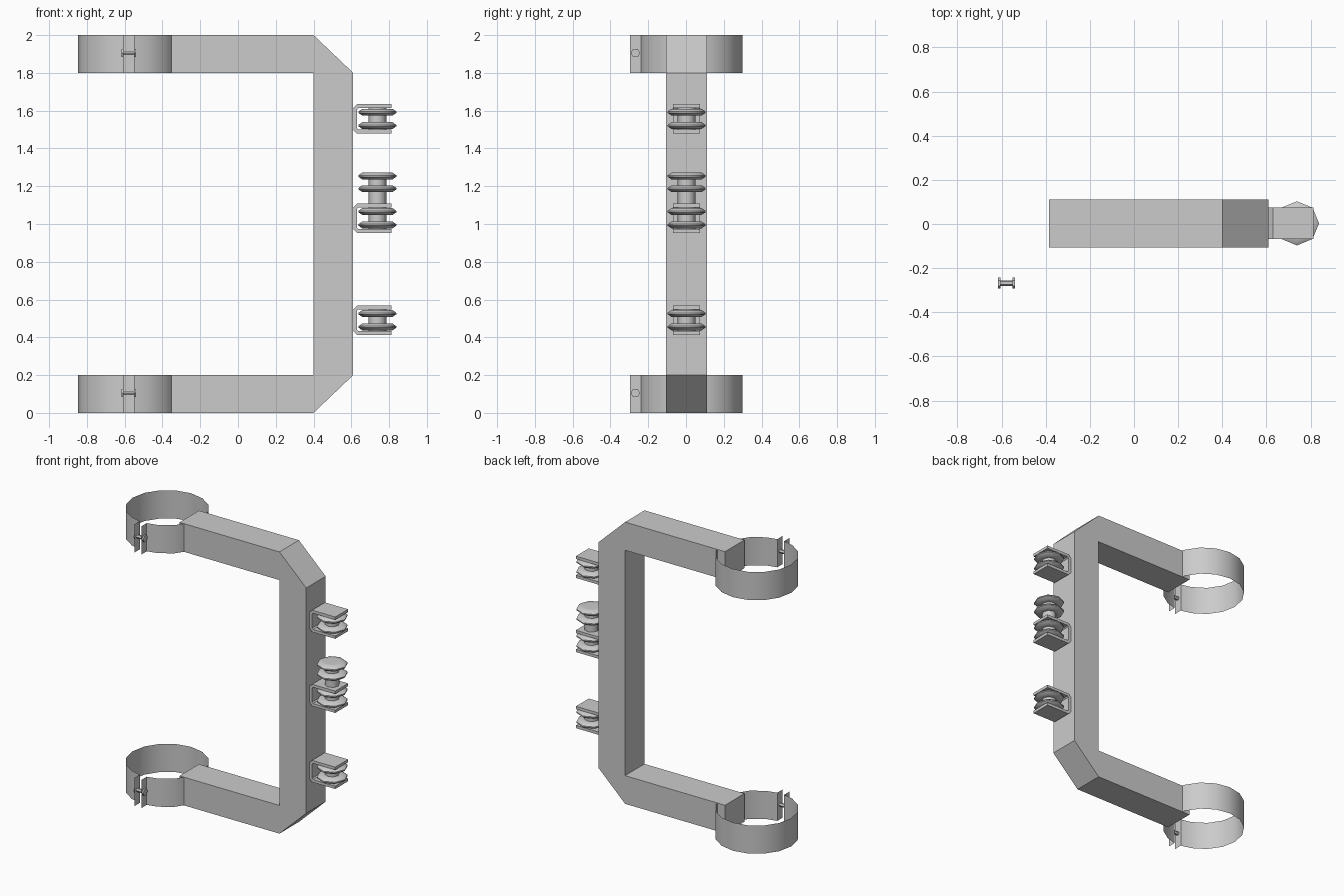
import bpy, bmesh, math

cube = bpy.data.objects.get("Cube")
if cube:
    bpy.data.objects.remove(cube, do_unlink=True)

steel = bpy.data.materials.new("grey_steel")
steel.use_nodes = True
GREY = (0.6, 0.6, 0.6, 1)
steel.diffuse_color = GREY
steel.node_tree.nodes["Principled BSDF"].inputs["Base Color"].default_value = GREY


def finish(name, bm, smooth=None, recalc=True):
    if recalc:
        bmesh.ops.recalc_face_normals(bm, faces=bm.faces)
    mesh = bpy.data.meshes.new(name)
    bm.to_mesh(mesh)
    bm.free()
    obj = bpy.data.objects.new(name, mesh)
    bpy.context.collection.objects.link(obj)
    mesh.materials.append(steel)
    if smooth:
        bpy.ops.object.select_all(action='DESELECT')
        obj.select_set(True)
        bpy.context.view_layer.objects.active = obj
        bpy.ops.object.shade_smooth_by_angle(angle=math.radians(smooth))
    return obj


def extrude_xz(name, outline, y0, y1):
    """Prism from an outline in the xz plane."""
    bm = bmesh.new()
    face = bm.faces.new([bm.verts.new((x, y0, z)) for x, z in outline])
    out = bmesh.ops.extrude_face_region(bm, geom=[face])
    verts = [v for v in out["geom"] if isinstance(v, bmesh.types.BMVert)]
    bmesh.ops.translate(bm, verts=verts, vec=(0, y1 - y0, 0))
    return finish(name, bm)


def lathe(name, profile, cx, cy, sides):
    """Vertical turned solid from (radius, z) points."""
    bm = bmesh.new()
    rings = []
    for r, z in profile:
        rings.append([bm.verts.new((cx + r * math.cos(math.tau * i / sides),
                                    cy + r * math.sin(math.tau * i / sides), z))
                      for i in range(sides)])
    for a, b in zip(rings, rings[1:]):
        for i in range(sides):
            j = (i + 1) % sides
            bm.faces.new((a[i], a[j], b[j], b[i]))
    bm.faces.new(rings[0][::-1])
    bm.faces.new(rings[-1])
    return finish(name, bm, smooth=50)


def x_cylinder(bm, radius, x0, x1, y, z, sides=6):
    ends = [[bm.verts.new((x, y + radius * math.cos(math.tau * i / sides),
                           z + radius * math.sin(math.tau * i / sides)))
             for i in range(sides)] for x in (x0, x1)]
    for i in range(sides):
        j = (i + 1) % sides
        bm.faces.new((ends[0][i], ends[0][j], ends[1][j], ends[1][i]))
    bm.faces.new(ends[0])
    bm.faces.new(ends[1])


# Main C-shaped frame with chamfered outer corners
lower = [(0.4, 0.2), (-0.385, 0.2), (-0.385, 0), (0.4, 0), (0.61, 0.2)]
upper = [(x, 2 - z) for x, z in reversed(lower)]
extrude_xz("frame", lower + upper, -0.106, 0.112)

# Thin open clamp bands with flanges, and their bolts
CX, CY, R = -0.578, 0.03, 0.269
for label, z0 in (("lower", 0), ("upper", 1.8)):
    path = [(CX - 0.027, -0.296), (CX - 0.027, -0.237)]
    for i in range(1, 16):
        a = math.radians(-90 - i * 22.5)
        path.append((CX + R * math.cos(a), CY + R * math.sin(a)))
    path += [(CX + 0.027, -0.237), (CX + 0.027, -0.296)]
    bm = bmesh.new()
    cols = [(bm.verts.new((x, y, z0)), bm.verts.new((x, y, z0 + 0.2))) for x, y in path]
    for a, b in zip(cols, cols[1:]):
        bm.faces.new((b[0], a[0], a[1], b[1]))
    finish(label + "_clamp_band", bm, smooth=40, recalc=False)

    bm = bmesh.new()
    zc = z0 + 0.105
    x_cylinder(bm, 0.013, CX - 0.03, CX + 0.03, -0.268, zc)
    for side in (-1, 1):
        x_cylinder(bm, 0.025, CX + side * 0.027, CX + side * 0.038, -0.268, zc)
    finish(label + "_clamp_bolt", bm)


# Spool insulators: a core with lens-shaped rims
def spool(name, bottom, top, rims):
    core = 0.047
    profile = [(core, bottom)]
    for z in rims:
        profile += [(core, z - 0.018), (0.08, z - 0.018), (0.1, z - 0.004),
                    (0.1, z + 0.004), (0.08, z + 0.018), (core, z + 0.018)]
    if top > rims[-1] + 0.018:
        profile.append((core, top))
    lathe(name, profile, 0.738, 0.003, 8)


for label, z in (("lower", 0.413), ("middle", 0.953), ("upper", 1.479)):
    # U bracket, open away from the frame
    h, t, x0, x1, c = 0.155, 0.02, 0.61, 0.812, 0.02
    outline = [(x1, z), (x0 + c, z), (x0, z + c), (x0, z + h - c), (x0 + c, z + h),
               (x1, z + h), (x1, z + h - t), (x0 + c + 0.008, z + h - t),
               (x0 + t, z + h - c - 0.008), (x0 + t, z + c + 0.008),
               (x0 + c + 0.008, z + t), (x1, z + t)]
    extrude_xz(label + "_bracket", outline, -0.069, 0.075)
    spool(label + "_spool", z + t, z + h - t, (z + 0.042, z + 0.113))

# Extra spool standing on the middle bracket
spool("top_spool", 1.1, 1.27, (1.187, 1.254))
